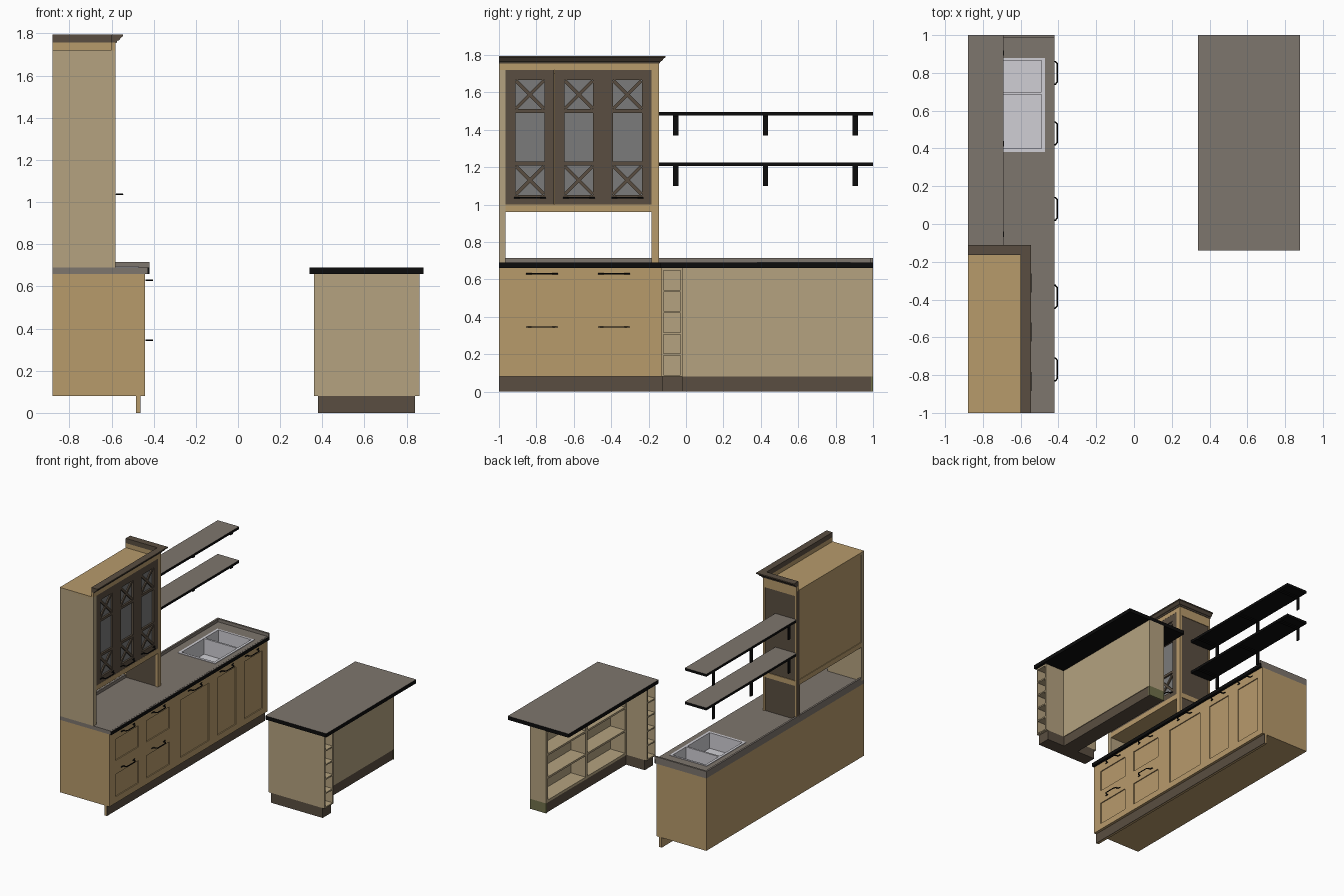
import bpy, bmesh, math
from mathutils import Vector

if "Cube" in bpy.data.objects:
    bpy.data.objects.remove(bpy.data.objects["Cube"])


def material(name, hexcol):
    rgb = [int(hexcol[i:i + 2], 16) / 255 for i in (0, 2, 4)]
    m = bpy.data.materials.new(name)
    m.diffuse_color = [c ** 2.2 for c in rgb] + [1]
    m.use_nodes = True
    m.node_tree.nodes["Principled BSDF"].inputs["Base Color"].default_value = m.diffuse_color
    return m


WOOD = material("wood", "b6996b")
PALE = material("pale_wood", "b3a17f")
DARK = material("dark_wood", "5a4f43")
STONE = material("stone", "7d756d")
BLACK = material("black", "141414")
GLASS = material("glass", "7a7a7a")
STEEL = material("steel", "cfced4")
OLIVE = material("olive", "70704c")


def finish(name, bm, *mats):
    me = bpy.data.meshes.new(name)
    bm.to_mesh(me)
    bm.free()
    ob = bpy.data.objects.new(name, me)
    bpy.context.collection.objects.link(ob)
    for m in mats:
        me.materials.append(m)
    return ob


def box(name, x0, x1, y0, y1, z0, z1, mat, top=None):
    bm = bmesh.new()
    bmesh.ops.create_cube(bm, size=1)
    for v in bm.verts:
        v.co = ((x0 + x1) / 2 + v.co.x * (x1 - x0), (y0 + y1) / 2 + v.co.y * (y1 - y0),
                (z0 + z1) / 2 + v.co.z * (z1 - z0))
    bm.normal_update()
    if top:
        for f in bm.faces:
            f.material_index = int(f.normal.z > .5)
    return finish(name, bm, mat, top or mat)


def relief(name, x0, x1, y0, y1, z0, z1, holes, depth, mat, floor=None, face=1,
           has_floor=True, back=True):
    """Block whose +x (face=1) or -x (face=-1) side has rectangular pockets."""
    bm = bmesh.new()
    xf, xb = (x1, x0) if face > 0 else (x0, x1)
    xd = xf - face * depth

    def quad(pts, n, mi=0):
        f = bm.faces.new([bm.verts.new(p) for p in pts])
        f.normal_update()
        if f.normal.dot(Vector(n)) < 0:
            f.normal_flip()
        f.material_index = mi

    def flat(x, a, b, c, d, n, mi=0):
        quad([(x, a, c), (x, b, c), (x, b, d), (x, a, d)], (n, 0, 0), mi)

    def walls(xa, xe, a, b, c, d, s):
        for y, n in ((a, -s), (b, s)):
            quad([(xa, y, c), (xe, y, c), (xe, y, d), (xa, y, d)], (0, n, 0))
        for z, n in ((c, -s), (d, s)):
            quad([(xa, a, z), (xe, a, z), (xe, b, z), (xa, b, z)], (0, 0, n))

    ys = sorted({y0, y1} | {v for h in holes for v in h[:2]})
    zs = sorted({z0, z1} | {v for h in holes for v in h[2:]})
    for a, b in zip(ys, ys[1:]):
        for c, d in zip(zs, zs[1:]):
            my, mz = (a + b) / 2, (c + d) / 2
            if not any(h[0] < my < h[1] and h[2] < mz < h[3] for h in holes):
                flat(xf, a, b, c, d, face)
    for h in holes:
        walls(xf, xd, *h, -1)
        if has_floor:
            flat(xd, *h, face, 1)
    walls(xf, xb, y0, y1, z0, z1, 1)
    if back:
        flat(xb, y0, y1, z0, z1, -face)
    bmesh.ops.remove_doubles(bm, verts=bm.verts, dist=1e-5)
    return finish(name, bm, mat, floor or mat)


def handle(name, x, y, z):
    half = [(.085, .004), (.062, .006), (.06, .024), (.048, .034)]
    pts = [(-a, b) for a, b in half] + half[::-1]
    cu = bpy.data.curves.new(name, 'CURVE')
    cu.dimensions = '3D'
    cu.bevel_depth, cu.bevel_resolution, cu.use_fill_caps = .004, 1, True
    sp = cu.splines.new('POLY')
    sp.points.add(len(pts) - 1)
    for p, (a, b) in zip(sp.points, pts):
        p.co = (x + b, y + a, z, 1)
    ob = bpy.data.objects.new(name, cu)
    bpy.context.collection.objects.link(ob)
    cu.materials.append(BLACK)
    bpy.ops.object.select_all(action='DESELECT')
    ob.select_set(True)
    bpy.context.view_layer.objects.active = ob
    bpy.ops.object.convert(target='MESH')


# Base counter: carcass, recessed drawer and door fronts, toe kick
box("counter_back", -.88, -.865, -1, 1, .08, .66, WOOD)
box("counter_bottom", -.865, -.46, -1, 1, .08, .095, WOOD)
for n, y in (("front", -1), ("rear", .985)):
    box(f"counter_end_{n}", -.865, -.46, y, y + .015, .095, .66, WOOD)
fronts = [(a, b, c, d) for a, b in ((-.92, -.63), (-.53, -.24)) for c, d in ((.13, .31), (.42, .59))]
fronts += [(a, b, .13, .59) for a, b in ((-.1, .26), (.37, .6), (.71, .94))]
relief("counter_fronts", -.46, -.44, -1, 1, .08, .66, fronts, .008, WOOD)
box("toe_kick", -.485, -.465, -1, 1, 0, .08, WOOD)
box("toe_kick_face", -.465, -.462, -1, 1, 0, .08, DARK)
for i, (y, z) in enumerate([(-.77, .63), (-.77, .345), (-.385, .63), (-.385, .345),
                            (.08, .63), (.48, .63), (.8, .63)]):
    handle(f"counter_handle_{i}", -.44, y, z)

# Countertop with sink opening, modelled on its side and tipped up
up = (0, -math.pi / 2, 0)
relief("countertop", .66, .69, -1, 1, .43, .88, [(.39, .87, .48, .79)], .03, STONE,
       has_floor=False, back=False).rotation_euler = up
relief("sink", .55, .694, .38, .88, .47, .8, [(.4, .685, .49, .78), (.7, .865, .49, .78)],
       .125, STEEL).rotation_euler = up
box("countertop_edge", -.44, -.42, -1, 1, .66, .689, BLACK, STONE)
box("backsplash", -.88, -.865, -.965, 1, .69, .715, STONE)
box("backsplash_end", -.865, -.42, .985, 1, .69, .715, STONE)

# Tall cabinet: sides, panels, rails and fascia
box("cabinet_left_side", -.88, -.58, -1, -.965, .69, 1.72, PALE)
box("cabinet_right_side", -.88, -.6, -.18, -.15, .69, 1.72, DARK)
box("cabinet_right_post", -.6, -.58, -.185, -.145, .69, 1.72, WOOD)
box("cabinet_back_post", -.88, -.865, -.185, -.145, .69, 1.72, WOOD)
for n, z0, z1 in (("lower", .96, 1.0), ("upper", 1.68, 1.72)):
    box(f"cabinet_side_rail_{n}", -.865, -.6, -.15, -.145, z0, z1, WOOD)
box("cabinet_floor", -.88, -.58, -.965, -.185, .96, 1.0, WOOD)
box("cabinet_back", -.875, -.865, -.965, -.185, 1.0, 1.7, WOOD)
box("cabinet_top", -.88, -.6, -1, -.145, 1.7, 1.721, WOOD)
box("fascia_front", -.6, -.58, -1, -.145, 1.72, 1.757, WOOD)
box("fascia_side", -.88, -.6, -.165, -.145, 1.72, 1.757, WOOD)

# Glazed doors with crossed bars
for i, yc in enumerate((-.8345, -.573, -.3135)):
    a, b = yc - .077, yc + .077
    rows = [(1.05, 1.21), (1.23, 1.49), (1.51, 1.665)]
    relief(f"glass_door_{i}", -.603, -.581, yc - .13, yc + .13, 1.0, 1.72,
           [(a, b, c, d) for c, d in rows], .014, DARK, GLASS)
    for c, d in (rows[0], rows[2]):
        for s in (-1, 1):
            bar = box(f"door_{i}_cross_bar", -.005, .005, -.105, .105, -.009, .009, DARK)
            bar.location = (-.59, yc, (c + d) / 2)
            bar.rotation_euler.x = s * math.pi / 4
    handle(f"door_handle_{i}", -.581, yc, 1.037)

# Crown moulding mitred around the corner
profile = [(-.02, 1.755), (.004, 1.755), (.008, 1.765), (.016, 1.768), (.028, 1.783),
           (.035, 1.786), (.035, 1.795), (-.02, 1.795)]
bm = bmesh.new()
rings = [[bm.verts.new(p) for p in ring] for ring in (
    [(-.58 + o, -1, z) for o, z in profile],
    [(-.58 + o, -.145 + o, z) for o, z in profile],
    [(-.88, -.145 + o, z) for o, z in profile])]
for r, s in zip(rings, rings[1:]):
    for k in range(len(profile)):
        j = (k + 1) % len(profile)
        bm.faces.new((r[k], r[j], s[j], s[k]))
bm.faces.new(rings[0])
bm.faces.new(rings[-1])
bmesh.ops.recalc_face_normals(bm, faces=bm.faces)
finish("crown_moulding", bm, DARK)

# Wall shelves on brackets
for n, z in (("lower", 1.205), ("upper", 1.475)):
    box(f"shelf_{n}", -.88, -.69, -.145, 1, z, z + .02, BLACK, STONE)
    for y in (-.055, .425, .905):
        box(f"bracket_{n}_leg", -.88, -.872, y - .014, y + .014, z - .105, z, BLACK)
        box(f"bracket_{n}_arm", -.872, -.688, y - .014, y + .014, z - .008, z, BLACK)

# Island: bottle rack column open at both ends, shelf unit, plinths and top
slots = [(-.12, -.03, .09 + .1135 * k, .193 + .1135 * k) for k in range(5)]
relief("bottle_rack_outer", .61, .86, -.13, -.02, .08, .66, slots, .22, PALE)
relief("bottle_rack_inner", .36, .61, -.13, -.02, .08, .66, slots, .22, PALE, face=-1)
bays = [(y, y + .475, .1 + .185 * k, .27 + .185 * k) for y in (0, .5) for k in range(3)]
relief("island_shelf_unit", .54, .685, -.02, 1, .08, .66, bays, .13, PALE, face=-1)
box("island_plinth_column", .38, .84, -.128, -.02, 0, .08, DARK)
box("island_plinth_unit", .545, .68, -.02, .99, 0, .08, DARK)
box("island_plinth_end", .54, .685, .99, 1, 0, .08, OLIVE)
box("island_top", .34, .88, -.14, 1, .66, .69, BLACK, STONE)
